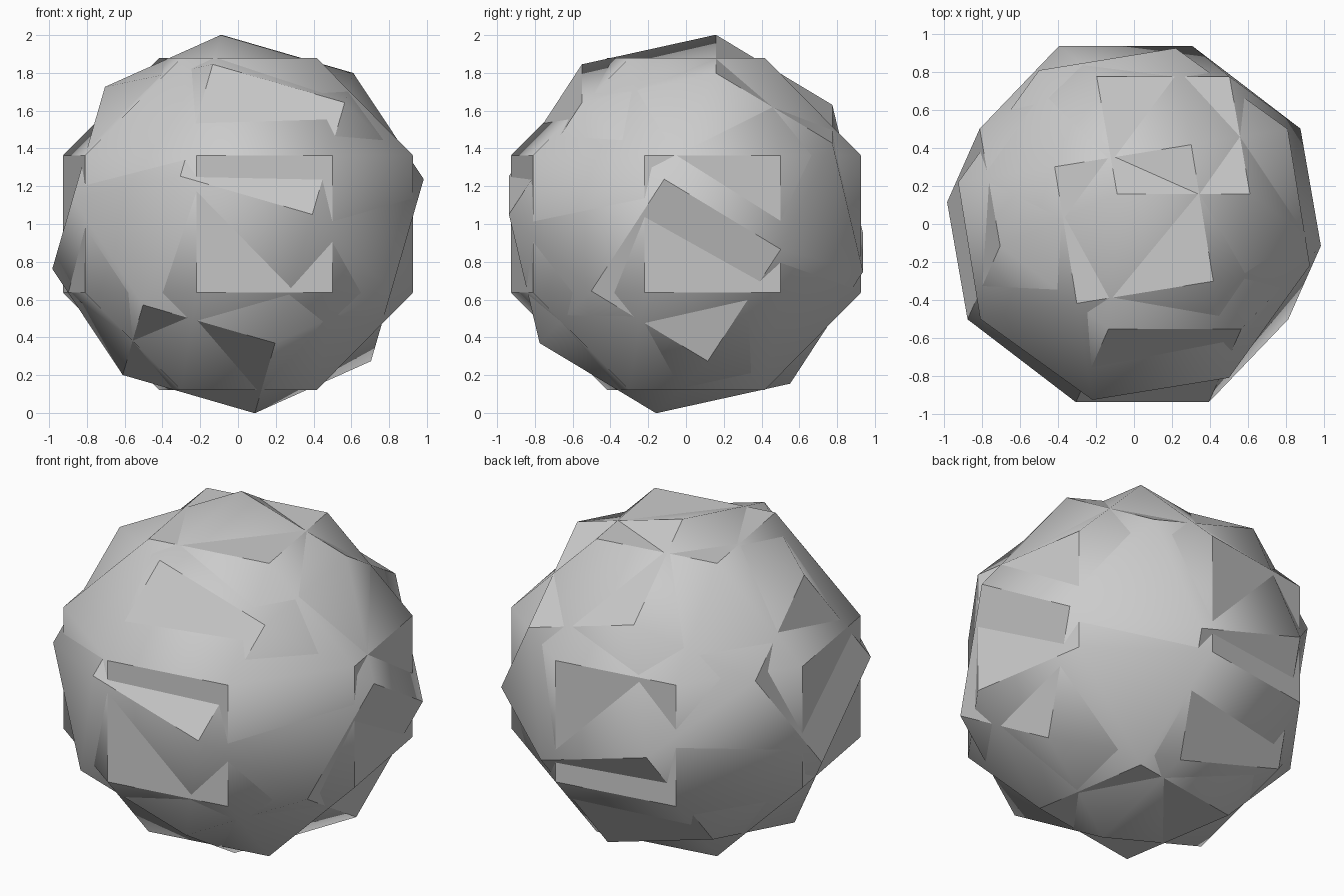
import bpy, bmesh, math
from mathutils import Matrix, Vector

old = bpy.data.objects.get("Cube")
if old:
    bpy.data.objects.remove(old, do_unlink=True)

RADIUS = 1.018                                  # centre to corner
INNER = RADIUS / math.sqrt(5 + 4 * math.sqrt(2)) * math.sqrt(5 + 4 * math.sqrt(2)) \
    / math.sqrt(2 + (1 + math.sqrt(2)) ** 2)    # half an edge
OUTER = INNER * (1 + math.sqrt(2))              # centre to square face

grey = bpy.data.materials.new("plain grey")
grey.use_nodes = True
grey.diffuse_color = (0.6, 0.6, 0.6, 1)
bsdf = next(n for n in grey.node_tree.nodes if n.type == 'BSDF_PRINCIPLED')
bsdf.inputs["Base Color"].default_value = grey.diffuse_color


def faceted_ball(name, rotation):
    """A cube bevelled until all its edges are the same length."""
    bm = bmesh.new()
    bmesh.ops.create_cube(bm, size=2 * OUTER)
    bmesh.ops.bevel(bm, geom=bm.edges[:], offset=OUTER - INNER, offset_type='OFFSET',
                    segments=1, affect='EDGES', clamp_overlap=False)
    bmesh.ops.transform(bm, matrix=Matrix.Translation((0, 0, 1)) @ rotation, verts=bm.verts)
    bmesh.ops.recalc_face_normals(bm, faces=bm.faces)
    mesh = bpy.data.meshes.new(name)
    bm.to_mesh(mesh)
    bm.free()
    mesh.materials.append(grey)
    ball = bpy.data.objects.new(name, mesh)
    bpy.context.collection.objects.link(ball)
    # Corner triangles blend into their neighbours, square-to-square edges stay sharp
    bpy.ops.object.select_all(action='DESELECT')
    ball.select_set(True)
    bpy.context.view_layer.objects.active = ball
    bpy.ops.object.shade_smooth_by_angle(angle=math.radians(40))
    return ball


# Upright ball, turned a little about the vertical
faceted_ball("upright_ball", Matrix.Rotation(math.radians(9.2), 4, 'Z'))

# Tilted ball passing through the first
x_axis = Vector((-0.96, 0, 0.278)).normalized()
z_axis = x_axis.cross(Vector((0.164, -0.847, 0.505))).normalized()
y_axis = z_axis.cross(x_axis)
tilt = Matrix((x_axis, y_axis, z_axis)).transposed().to_4x4()
faceted_ball("tilted_ball", tilt)
